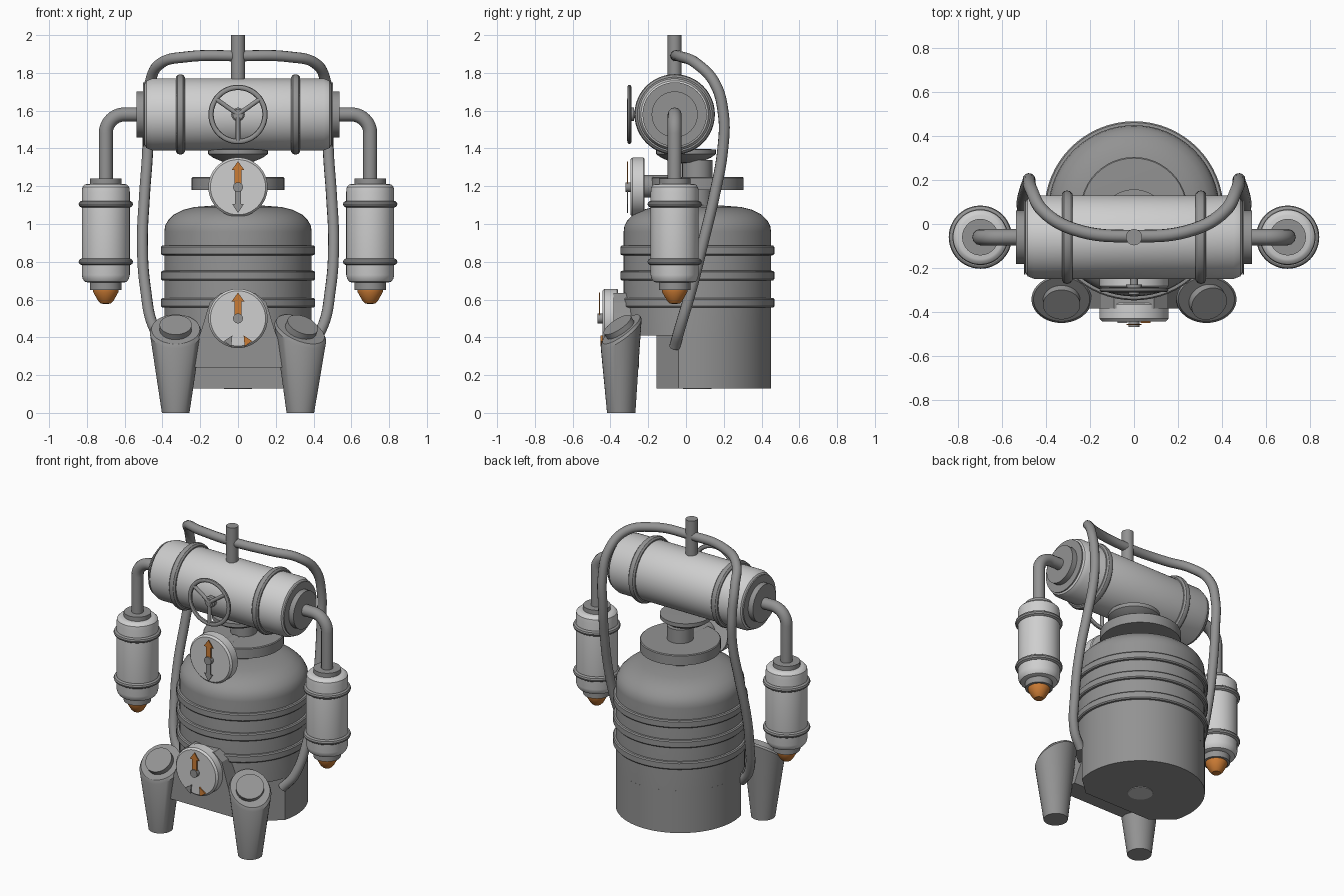
import bpy, bmesh, math
from mathutils import Vector, Matrix

if "Cube" in bpy.data.objects:
    bpy.data.objects.remove(bpy.data.objects["Cube"])


def material(name, rgb):
    m = bpy.data.materials.new(name)
    m.diffuse_color = (*rgb, 1)
    m.use_nodes = True
    m.node_tree.nodes["Principled BSDF"].inputs["Base Color"].default_value = m.diffuse_color
    return m


LIGHT = material("light_grey", (0.62, 0.62, 0.62))
MID = material("mid_grey", (0.29, 0.29, 0.29))
ORANGE = material("orange", (0.60, 0.20, 0.035))
UP, RIGHT, FRONT = (0, 0, 1), (1, 0, 0), (0, -1, 0)


def finish(name, bm, mat):
    bmesh.ops.remove_doubles(bm, verts=bm.verts, dist=1e-5)
    bmesh.ops.recalc_face_normals(bm, faces=bm.faces)
    me = bpy.data.meshes.new(name)
    bm.to_mesh(me)
    bm.free()
    ob = bpy.data.objects.new(name, me)
    bpy.context.collection.objects.link(ob)
    me.materials.append(mat)
    bpy.ops.object.select_all(action='DESELECT')
    ob.select_set(True)
    bpy.context.view_layer.objects.active = ob
    bpy.ops.object.shade_smooth_by_angle(angle=math.radians(32))
    return ob


def lathe(name, profile, mat, at=(0, 0, 0), axis=UP, n=48, closed=False):
    """Revolve (radius, height) points around an axis."""
    bm = bmesh.new()
    vs = [bm.verts.new((r, 0, h)) for r, h in profile]
    es = [bm.edges.new(p) for p in zip(vs, vs[1:])]
    if closed:
        es.append(bm.edges.new((vs[-1], vs[0])))
    bmesh.ops.spin(bm, geom=vs + es, cent=(0, 0, 0), axis=(0, 0, 1),
                   angle=2 * math.pi, steps=n)
    q = Vector(axis).to_track_quat('Z', 'Y').to_matrix().to_4x4()
    bmesh.ops.transform(bm, matrix=Matrix.Translation(at) @ q, verts=bm.verts)
    return finish(name, bm, mat)


def disc(name, r, h, mat, at, axis=UP, n=40):
    return lathe(name, [(0, 0), (r, 0), (r, h), (0, h)], mat, at, axis, n)


def ring(name, major, rr, rh, mat, at, axis=UP):
    prof = [(major + rr * math.cos(i * math.pi / 5), rh * math.sin(i * math.pi / 5))
            for i in range(10)]
    return lathe(name, prof, mat, at, axis, closed=True)


def prism(name, pts, lo, hi, mat, place):
    """Extrude a 2D outline from lo to hi; place maps (a, b, depth) to xyz."""
    bm = bmesh.new()
    a = [bm.verts.new(place(x, y, lo)) for x, y in pts]
    b = [bm.verts.new(place(x, y, hi)) for x, y in pts]
    bm.faces.new(a)
    bm.faces.new(b)
    for i in range(len(a)):
        j = (i + 1) % len(a)
        bm.faces.new((a[i], a[j], b[j], b[i]))
    return finish(name, bm, mat)


def front_plate(a, b, d):
    return (a, d, b)


def tube(name, pts, r, mat, smooth=True):
    """Sweep a round section along a smooth path."""
    cu = bpy.data.curves.new(name, 'CURVE')
    cu.dimensions = '3D'
    cu.bevel_depth = r
    cu.bevel_resolution = 4
    cu.use_fill_caps = True
    cu.resolution_u = 8
    sp = cu.splines.new('BEZIER' if smooth else 'POLY')
    store = sp.bezier_points if smooth else sp.points
    store.add(len(pts) - 1)
    for p, co in zip(store, pts):
        if smooth:
            p.co = co
            p.handle_left_type = p.handle_right_type = 'AUTO'
        else:
            p.co = (*co, 1)
    tmp = bpy.data.objects.new(name + "_path", cu)
    bpy.context.collection.objects.link(tmp)
    bpy.context.view_layer.update()
    bm = bmesh.new()
    me = bpy.data.meshes.new_from_object(tmp.evaluated_get(bpy.context.evaluated_depsgraph_get()))
    me.materials.clear()
    bm.from_mesh(me)
    bpy.data.objects.remove(tmp)
    return finish(name, bm, mat)


# Main boiler: upper part with shoulder, then a lower part with a flattened front
CY = 0.06
lathe("boiler_upper", [(0, .41), (.39, .41), (.39, .96), (.386, .99), (.37, 1.02), (.34, 1.05),
                       (.29, 1.075), (.23, 1.09), (.1, 1.10), (0, 1.10)], MID, (0, CY, 0), n=64)
arc = [(.39 * math.cos(t), CY + .39 * math.sin(t))
       for t in [math.radians(-15 + 210 * i / 42) for i in range(43)]]
prism("boiler_lower", arc + [(-.25, -.155), (.25, -.155)], .13, .412, MID,
      lambda a, b, d: (a, b, d))
disc("bottom_plug", .075, .006, LIGHT, (0, CY, .126))
for z in (.86, .727, .583):
    lathe("boiler_band", [(.38, -.027), (.402, -.025), (.408, -.018), (.408, .018),
                          (.402, .025), (.38, .027)], MID, (0, CY, z), n=64)

# Neck, collar and the flared seat under the tank
lathe("neck", [(0, 1.08), (.08, 1.08), (.08, 1.34), (0, 1.34)], MID, (0, CY, 0))
lathe("collar", [(0, 1.18), (.245, 1.18), (.245, 1.243), (.24, 1.248), (0, 1.25)], MID, (0, CY, 0))
lathe("tank_seat", [(0, 1.32), (.07, 1.325), (.13, 1.35), (.158, 1.37), (.158, 1.395), (0, 1.40)],
      MID, (0, 0, 0))

# Horizontal tank with hoops, end caps and vertical pipe
TY, TZ = -.06, 1.58
half = [(.12, .50), (.155, .497), (.178, .485), (.19, .455)]
lathe("tank", [(0, .50)] + half + [(r, -h) for r, h in reversed(half)] + [(0, -.50)],
      LIGHT, (0, TY, TZ), RIGHT, 64)
for s in (-1, 1):
    ring("tank_hoop", .191, .022, .025, MID, (s * .305, TY, TZ), RIGHT)
    disc("tank_end_cap", .122, .055, MID, (s * .482, TY, TZ), (s, 0, 0))
    disc("tank_end_plate", .17, .008, MID, (s * .494, TY, TZ), (s, 0, 0))
disc("top_pipe", .037, .27, MID, (0, TY, 1.73), n=24)

# Elbow pipes and side canisters
for s in (-1, 1):
    bend = [(s * (.60 + .10 * math.sin(t)), TY, 1.48 + .10 * math.cos(t))
            for t in [math.pi / 2 * i / 10 for i in range(11)]]
    tube("elbow_pipe", [(s * .51, TY, 1.58)] + bend + [(s * .70, TY, 1.22)], .037, MID, False)
    at = (s * .70, TY, 0)
    lathe("canister", [(0, .69), (.095, .69), (.112, .695), (.122, .71), (.127, .73), (.127, 1.17),
                       (.124, 1.195), (.112, 1.208), (.1, 1.212), (0, 1.212)], LIGHT, at)
    disc("canister_lid", .083, .04, MID, (s * .70, TY, 1.20))
    disc("canister_base", .083, .05, MID, (s * .70, TY, .65))
    lathe("canister_tip", [(0, .655), (.067, .655), (.067, .64), (.04, .592), (.027, .579), (0, .576)],
          ORANGE, at, n=32)
    for z in (.80, 1.105):
        ring("canister_hoop", .124, .02, .018, MID, (s * .70, TY, z))

# One long hose looping over the tank
side = [(.37, -.06, .35), (.44, -.035, .44), (.49, .03, .66), (.506, .09, .90), (.495, .15, 1.15),
        (.478, .195, 1.40), (.478, .198, 1.58), (.465, .15, 1.75), (.41, .055, 1.85),
        (.27, -.025, 1.885)]
tube("hose", side + [(0, -.055, 1.89)] + [(-x, y, z) for x, y, z in reversed(side)], .029, MID)

# Hand wheel with three spokes
ring("hand_wheel", .143, .014, .011, MID, (0, -.30, TZ), FRONT)
disc("wheel_shaft", .018, .09, MID, (0, -.22, TZ), FRONT, 20)
lathe("wheel_hub", [(0, 0), (.036, 0), (.036, .025), (.028, .032), (0, .032)], MID,
      (0, -.275, TZ), FRONT, 24)
for deg in (35, 145, 270):
    t = math.radians(deg)
    tube("wheel_spoke", [(0, -.30, TZ), (.14 * math.cos(t), -.30, TZ + .14 * math.sin(t))],
         .012, MID, False)


# Gauges with a two-way needle
def gauge(name, z, back, depth, lower):
    f = back - depth
    lathe(name + "_gauge", [(0, 0), (.152, 0), (.157, .006), (.157, depth - .012), (.146, depth), (0, depth)],
          LIGHT, (0, back, z), FRONT)
    up = [(-.018, 0), (.018, 0), (.018, .09), (.034, .09), (0, .137), (-.034, .09), (-.018, .09)]
    prism(name + "_needle", [(x, z + h) for x, h in up], f - .018, f - .012, ORANGE, front_plate)
    if not lower:
        prism(name + "_needle_tail", [(x * .9, z - h) for x, h in up], f - .018, f - .012,
              MID, front_plate)
    disc(name + "_needle_hub", .026, .026, MID, (0, f, z), FRONT, 24)


gauge("upper", 1.195, -.22, .075, False)
disc("upper_gauge_mount", .06, .20, MID, (0, -.03, 1.20), FRONT, 24)
gauge("lower", .50, -.36, .083, True)
for s, m in ((-1, MID), (1, ORANGE)):
    prism("gauge_marker", [(s * .03, .41), (s * .075, .38), (s * .035, .352)], -.452, -.442,
          m, front_plate)

# Front bracket joining the feet
prism("front_bracket", [(-.26, .24), (.26, .24), (.235, .32), (.19, .45), (.15, .585), (.09, .635),
                        (-.09, .635), (-.15, .585), (-.19, .45), (-.235, .32)],
      -.385, -.25, MID, front_plate)

# Tapered feet with slanted tops and raised caps
for s, turn in ((-1, 0), (1, 32)):
    d = Vector((math.sin(math.radians(turn)), -math.cos(math.radians(turn)), 0))
    bm = bmesh.new()
    N, base = 40, Vector((s * .33, -.343, 0))
    loops = [[], [], []]
    for i in range(N):
        t = 2 * math.pi * i / N
        u = Vector((math.cos(t), math.sin(t), 0))
        tilt = u.dot(d)
        for loop, rx, ry, z in zip(loops, (.073, .137, .128), (.075, .108, .10), (0, .425, .443)):
            p = base + Vector((u.x * rx, u.y * ry, z))
            p.z -= 0 if z == 0 else .78 * tilt * ry
            loop.append(bm.verts.new(p))
    bm.faces.new(loops[0])
    bm.faces.new(loops[2])
    for a, b in zip(loops, loops[1:]):
        for i in range(N):
            j = (i + 1) % N
            bm.faces.new((a[i], a[j], b[j], b[i]))
    finish("front_foot", bm, MID)
    normal = d * .615 + Vector((0, 0, .79))
    disc("foot_cap", .085, .04, MID, base + Vector((0, 0, .435)), normal)
